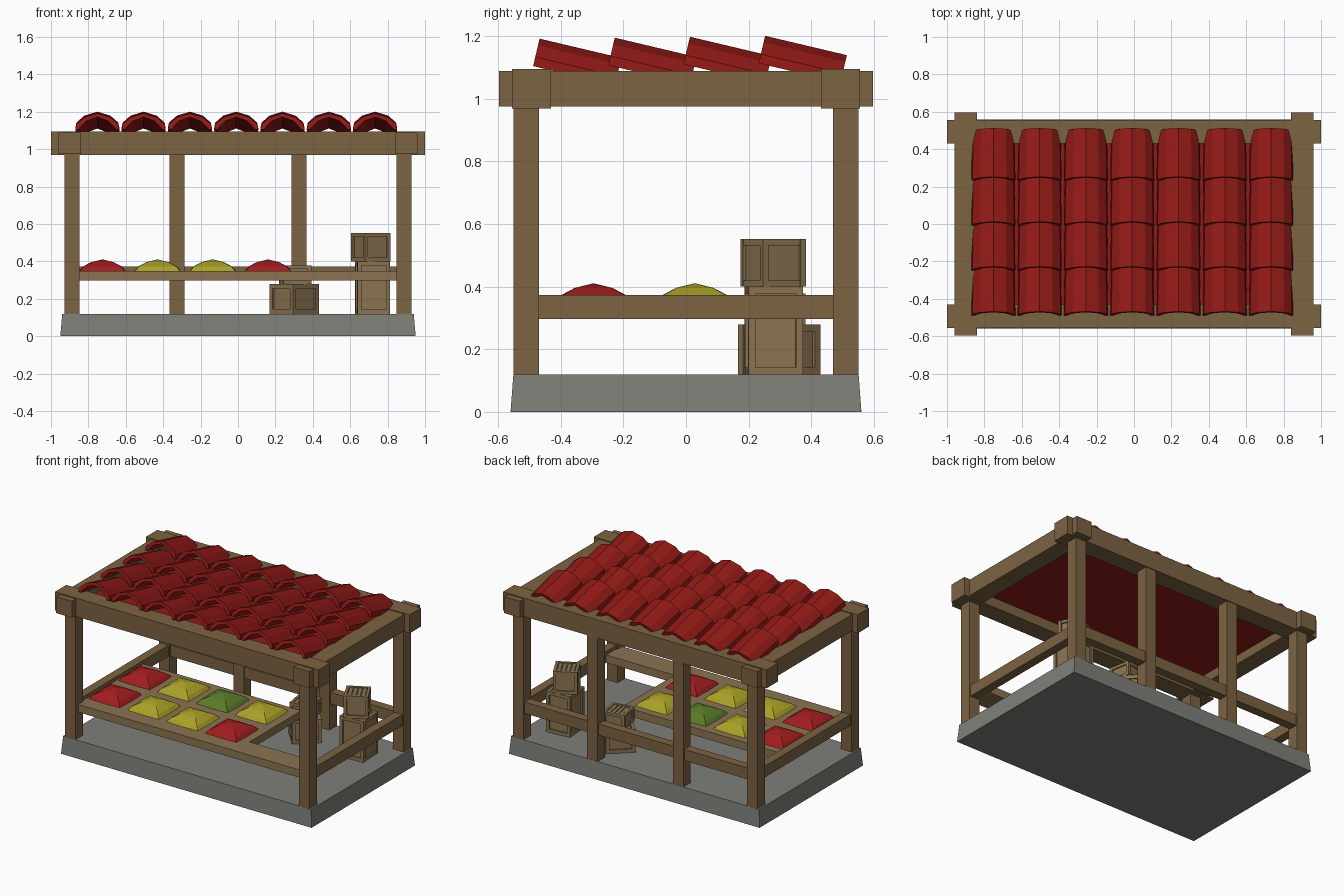
import bpy, bmesh, math
from mathutils import Matrix, Vector

if "Cube" in bpy.data.objects:
    bpy.data.objects.remove(bpy.data.objects["Cube"])


def mat(name, r, g, b):
    m = bpy.data.materials.new(name)
    m.diffuse_color = (r, g, b, 1)
    m.use_nodes = True
    m.node_tree.nodes["Principled BSDF"].inputs["Base Color"].default_value = m.diffuse_color
    return m


WOOD = mat("wood", 0.20, 0.125, 0.055)
PALE = mat("pale_wood", 0.26, 0.175, 0.085)
RED = mat("tile_red", 0.28, 0.01, 0.008)
STONE = mat("stone", 0.21, 0.215, 0.19)
FRUIT = {"r": mat("red_produce", 0.36, 0.012, 0.015),
         "y": mat("yellow_produce", 0.40, 0.36, 0.02),
         "g": mat("green_produce", 0.10, 0.20, 0.02)}


def finish(bm, name, material):
    bmesh.ops.recalc_face_normals(bm, faces=bm.faces)
    me = bpy.data.meshes.new(name)
    bm.to_mesh(me)
    bm.free()
    me.materials.append(material)
    ob = bpy.data.objects.new(name, me)
    bpy.context.collection.objects.link(ob)
    return ob


def add_box(bm, lo, hi):
    lo, hi = Vector(lo), Vector(hi)
    m = Matrix.Translation((lo + hi) / 2) @ Matrix.Diagonal((*(hi - lo), 1))
    return bmesh.ops.create_cube(bm, size=1, matrix=m)["verts"]


def box(name, lo, hi, material):
    bm = bmesh.new()
    add_box(bm, lo, hi)
    return finish(bm, name, material)


# Stone plinth, slightly tapered
bm = bmesh.new()
for v in add_box(bm, (-0.95, -0.56, 0), (0.95, 0.56, 0.12)):
    if v.co.z > 0.06:
        v.co.x *= 0.989
        v.co.y *= 0.984
finish(bm, "plinth", STONE)

# Posts: four corners and two at the back
for x, y in [(-0.887, -0.51), (0.887, -0.51), (-0.887, 0.51), (0.887, 0.51),
             (-0.325, 0.51), (0.325, 0.51)]:
    box("post", (x - 0.04, y - 0.04, 0.12), (x + 0.04, y + 0.04, 1.03), WOOD)

# Crossing top beams and side rails
for s in (-1, 1):
    box("long_beam", (-1, s * 0.493 - 0.062, 0.968), (1, s * 0.493 + 0.062, 1.094), WOOD)
    box("cross_beam", (s * 0.9 - 0.06, -0.597, 0.975), (s * 0.9 + 0.06, 0.597, 1.088), WOOD)
    box("side_rail", (s * 0.887 - 0.03, -0.48, 0.297), (s * 0.887 + 0.03, 0.48, 0.374), WOOD)
box("back_rail", (-0.86, 0.48, 0.297), (0.86, 0.54, 0.374), WOOD)

# Panel under the tiles
box("roof_panel", (-0.85, -0.44, 1.035), (0.85, 0.44, 1.045), RED)

# L-shaped counter
bm = bmesh.new()
outline = [(-0.86, -0.52), (0.86, -0.52), (0.86, -0.36), (0.34, -0.36), (0.34, 0.2), (-0.86, 0.2)]
face = bm.faces.new([bm.verts.new((x, y, 0.297)) for x, y in outline])
ext = bmesh.ops.extrude_face_region(bm, geom=[face])["geom"]
bmesh.ops.translate(bm, vec=(0, 0, 0.053),
                    verts=[g for g in ext if isinstance(g, bmesh.types.BMVert)])
finish(bm, "counter", PALE)


# Faceted produce heaps
def heap(x, y, material):
    bm = bmesh.new()
    rings = []
    for rad, z in ((0.125, 0.348), (0.105, 0.372), (0.06, 0.396)):
        ring = []
        for i in range(8):
            a = i * math.pi / 4
            k = rad if i % 2 == 0 else rad * 1.36
            ring.append(bm.verts.new((x + k * math.cos(a), y + k * math.sin(a), z)))
        rings.append(ring)
    top = bm.verts.new((x, y, 0.411))
    for i in range(8):
        j = (i + 1) % 8
        for a, b in zip(rings, rings[1:]):
            bm.faces.new((a[i], a[j], b[j], b[i]))
        bm.faces.new((rings[-1][i], rings[-1][j], top))
    bm.faces.new(rings[0])
    finish(bm, "produce_heap", material)


for y, row in ((-0.295, "ryyr"), (0.028, "rygy")):
    for i, c in enumerate(row):
        heap(-0.725 + i * 0.295, y, FRUIT[c])


# Arched roof tiles, overlapping from front to back
OUTER = [(-0.118, 0), (-0.112, 0.03), (-0.07, 0.068), (0, 0.09), (0.07, 0.068), (0.112, 0.03), (0.118, 0)]
INNER = [(x * 0.84, max(0, z - 0.02)) for x, z in reversed(OUTER)]


def tile(x, y, z):
    bm = bmesh.new()
    front = [bm.verts.new((px, 0, pz)) for px, pz in OUTER + INNER]
    back = [bm.verts.new((px * 0.95, 0.268, pz)) for px, pz in OUTER + INNER]
    n, h = len(front), len(OUTER)
    for i in range(n):
        j = (i + 1) % n
        bm.faces.new((front[i], front[j], back[j], back[i]))
    for ring in (front, back):
        for i in range(h - 1):
            bm.faces.new((ring[i], ring[i + 1], ring[n - 2 - i], ring[n - 1 - i]))
    m = Matrix.Translation((x, y, z)) @ Matrix.Rotation(math.radians(-13.3), 4, 'X')
    bmesh.ops.transform(bm, matrix=m, verts=bm.verts)
    finish(bm, "roof_tile", RED)


for r in range(4):
    for c in range(7):
        tile(-0.752 + c * 0.2475, -0.488 + r * 0.24, 1.104 + r * 0.003)


# Framed crates with slatted lids
def crate(x, y, z, w, h, deg):
    bm = bmesh.new()
    a, t, g = w / 2, w * 0.13, w * 0.06
    add_box(bm, (-a + g, -a + g, 0.005), (a - g, a - g, h - g))
    for sx in (-1, 1):
        for sy in (-1, 1):
            cx, cy = sx * (a - t / 2), sy * (a - t / 2)
            add_box(bm, (cx - t / 2, cy - t / 2, 0), (cx + t / 2, cy + t / 2, h))
        for z0 in (0, h - t):
            c, e = sx * (a - t / 2), t * 0.45
            add_box(bm, (-a + t, c - e, z0), (a - t, c + e, z0 + t))
            add_box(bm, (c - e, -a + t, z0), (c + e, a - t, z0 + t))
    for i in range(4):
        sx = -a + t + (i + 0.5) * (w - 2 * t) / 4
        add_box(bm, (sx - w * 0.075, -a + t, h - g), (sx + w * 0.075, a - t, h - 0.003))
    ob = finish(bm, "crate", PALE)
    ob.location = (x, y, z)
    ob.rotation_euler.z = math.radians(deg)


crate(0.72, 0.28, 0.12, 0.175, 0.28, 4)
crate(0.71, 0.278, 0.40, 0.155, 0.152, 28)
crate(0.30, 0.298, 0.12, 0.187, 0.16, 42)
crate(0.305, 0.295, 0.28, 0.15, 0.098, 10)
